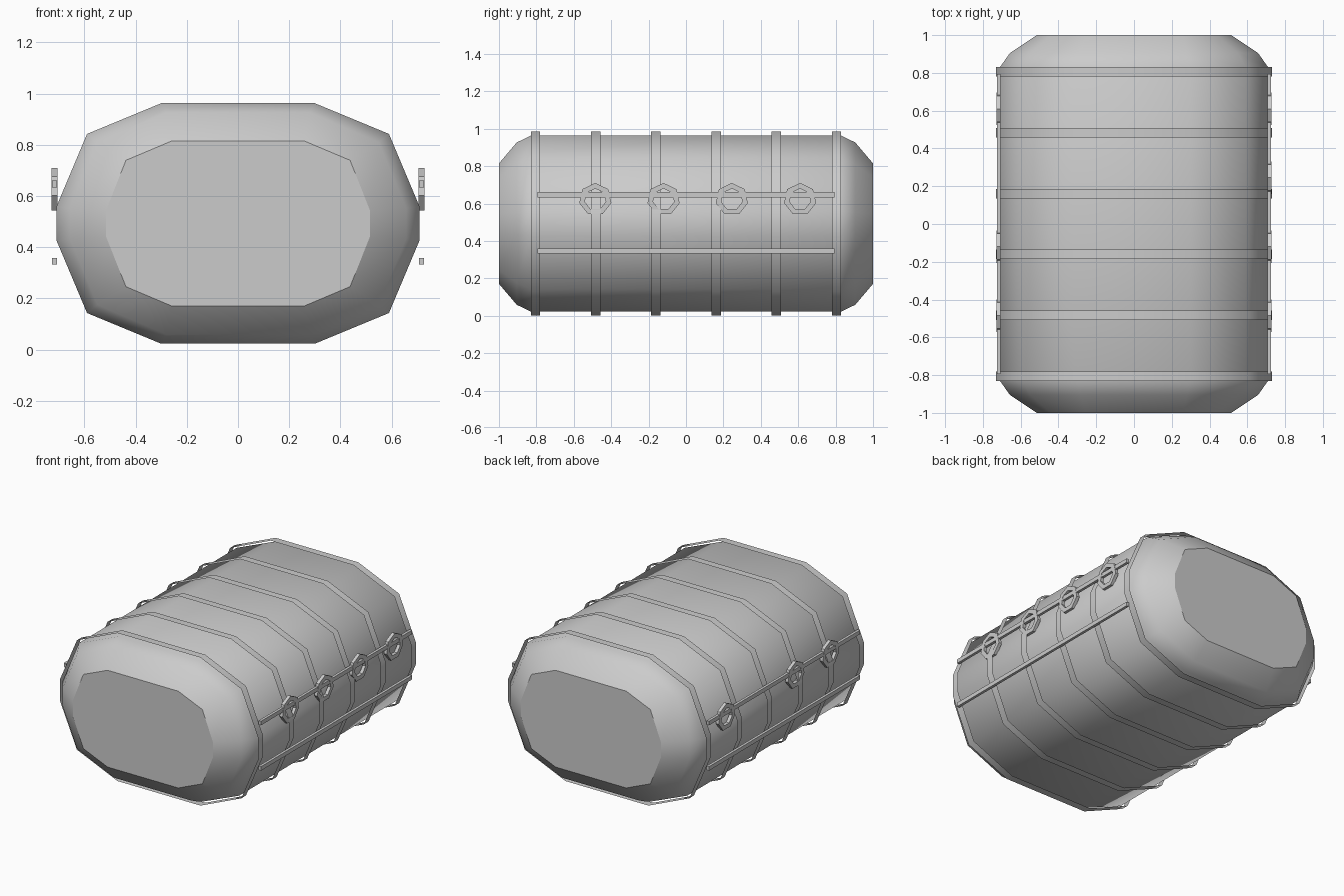
import bpy
import bmesh
import math

if "Cube" in bpy.data.objects:
    bpy.data.objects.remove(bpy.data.objects["Cube"], do_unlink=True)

MID_Z = 0.4925

grey = bpy.data.materials.new("plain_grey")
grey.use_nodes = True
grey.diffuse_color = (0.6, 0.6, 0.6, 1)
grey.node_tree.nodes["Principled BSDF"].inputs["Base Color"].default_value = (0.6, 0.6, 0.6, 1)


def finish(name, bm):
    bmesh.ops.recalc_face_normals(bm, faces=bm.faces)
    mesh = bpy.data.meshes.new(name)
    bm.to_mesh(mesh)
    bm.free()
    mesh.materials.append(grey)
    obj = bpy.data.objects.new(name, mesh)
    bpy.context.collection.objects.link(obj)
    return obj


def outline(quarter):
    """Mirror three corner points into a closed twelve-sided outline."""
    right = quarter + [(-x, z) for x, z in reversed(quarter)]
    return right + [(-x, -z) for x, z in right]


def loft(sections, capped):
    """Skin outlines placed along y, with flat end caps if wanted."""
    bm = bmesh.new()
    loops = [[bm.verts.new((x, y, MID_Z + z)) for x, z in outline(q)] for y, q in sections]
    for a, b in zip(loops, loops[1:]):
        n = len(a)
        for i in range(n):
            j = (i + 1) % n
            bm.faces.new((a[i], a[j], b[j], b[i])).smooth = True
    if capped:
        bm.faces.new(loops[0])
        bm.faces.new(loops[-1])
    return bm


# Rounded-octagonal tank with two-step chamfered ends
full = [(0.71, 0.065), (0.59, 0.35), (0.30, 0.47)]
step = [(0.657, 0.06), (0.55, 0.317), (0.28, 0.434)]
end = [(0.515, 0.053), (0.438, 0.247), (0.26, 0.322)]
half = [(0.83, full), (0.905, step), (1.0, end)]
sections = [(-y, q) for y, q in reversed(half)] + half
finish("tank_body", loft(sections, True))

# Thin open straps standing just off the body
strap = [(0.73, 0.07), (0.605, 0.364), (0.305, 0.4925)]
for i in range(6):
    y = -0.805 + i * 0.322
    band = finish(f"strap_{i + 1}", loft([(y - 0.025, strap), (y + 0.025, strap)], False))
    for poly in band.data.polygons:
        # outward normals on the open strip
        if poly.normal.x * poly.center.x + poly.normal.z * (poly.center.z - MID_Z) < 0:
            poly.flip()


def rail(name, side, z):
    bm = bmesh.new()
    bmesh.ops.create_cube(bm, size=1)
    for v in bm.verts:
        v.co = (side * 0.717 + v.co.x * 0.018, v.co.y * 1.59, z + v.co.z * 0.027)
    finish(name, bm)


def ring(name, side, y, z=0.622, outer=0.088, inner=0.058, sides=7):
    """Seven-sided flat ring facing sideways."""
    bm = bmesh.new()
    loops = []
    for x, r in ((0.706, inner), (0.706, outer), (0.728, outer), (0.728, inner)):
        angles = [math.pi / 2 + math.tau * k / sides for k in range(sides)]
        loops.append([bm.verts.new((side * x, y + r * math.cos(a), z + r * math.sin(a)))
                      for a in angles])
    for a, b in zip(loops, loops[1:] + loops[:1]):
        for k in range(sides):
            j = (k + 1) % sides
            bm.faces.new((a[k], a[j], b[j], b[k]))
    finish(name, bm)


# Side rails and rings; the right side has one ring fewer
for label, side in (("left", 1), ("right", -1)):
    rail(f"{label}_upper_rail", side, 0.647)
    rail(f"{label}_lower_rail", side, 0.345)
    for i in range(4):
        if side < 0 and i == 2:
            continue
        ring(f"{label}_ring_{i + 1}", side, -0.485 + i * 0.365)
